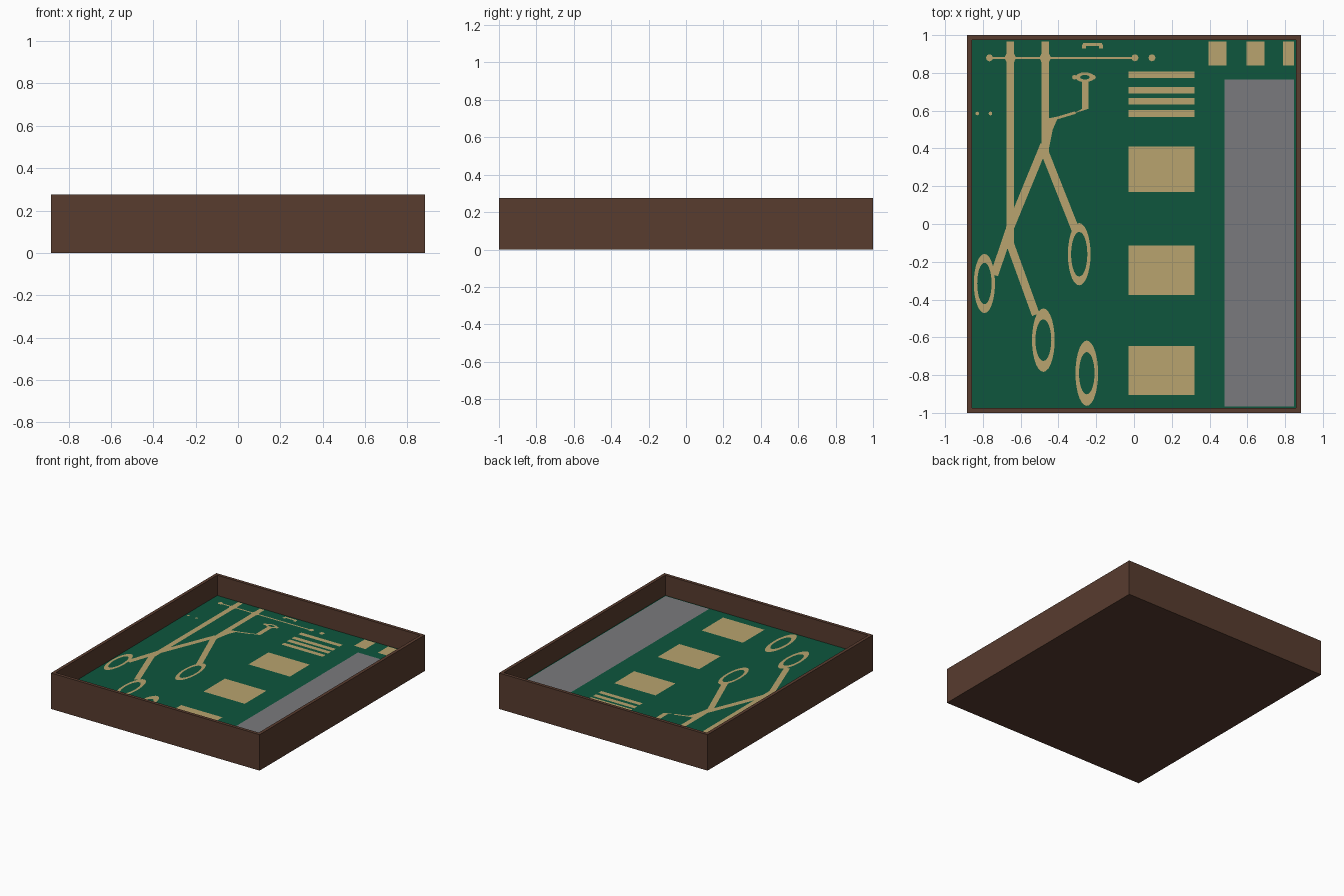
import bpy, bmesh, math
from mathutils import Vector

if "Cube" in bpy.data.objects:
    bpy.data.objects.remove(bpy.data.objects["Cube"])

HX, HY, H = 0.883, 1.0, 0.275      # outer half sizes and height
WALL, FLOOR = 0.035, 0.12          # wall thickness, inner floor height
IX, IY = HX - WALL, HY - WALL


def material(name, rgb):
    m = bpy.data.materials.new(name)
    m.diffuse_color = (*rgb, 1)
    m.use_nodes = True
    m.node_tree.nodes["Principled BSDF"].inputs["Base Color"].default_value = m.diffuse_color
    return m


brown = material("brown case", (0.098, 0.045, 0.028))
green = material("green board", (0.0044, 0.093, 0.048))
gold = material("gold trace", (0.479, 0.371, 0.156))
grey = material("grey panel", (0.195, 0.195, 0.205))


def finish(name, bm, *mats):
    me = bpy.data.meshes.new(name)
    bm.to_mesh(me)
    bm.free()
    for m in mats:
        me.materials.append(m)
    ob = bpy.data.objects.new(name, me)
    bpy.context.collection.objects.link(ob)


def plate(name, polys, mat):
    """Flat painted shapes lying just above the board, facing up."""
    bm = bmesh.new()
    for p in polys:
        f = bm.faces.new([bm.verts.new((x, y, FLOOR + 0.002)) for x, y in p])
        f.normal_update()
        if f.normal.z < 0:
            f.normal_flip()
    finish(name, bm, mat)


def rect(x0, x1, y0, y1):
    return [(x0, y0), (x1, y0), (x1, y1), (x0, y1)]


def strip(a, b, w):
    a, b = Vector(a), Vector(b)
    d = (b - a).normalized() * w / 2
    n = Vector((-d.y, d.x))
    return [tuple(v) for v in (a + n, a - n, b - n, b + n)]


def ring(cx, cy, rx, ry, ix, iy, n=28):
    def pt(a, b, i):
        t = 2 * math.pi * i / n
        return (max(-IX, cx + a * math.cos(t)), max(-IY, cy + b * math.sin(t)))
    return [[pt(rx, ry, i), pt(rx, ry, i + 1), pt(ix, iy, i + 1), pt(ix, iy, i)]
            for i in range(n)]


def dot(x, y, r):
    return [(x + r * math.cos(k * math.pi / 4), y + r * math.sin(k * math.pi / 4))
            for k in range(8)]


# Open tray: box with inset, sunk top; the sunk face is the green board
bm = bmesh.new()
bmesh.ops.create_cube(bm, size=1)
for v in bm.verts:
    v.co = (v.co.x * 2 * HX, v.co.y * 2 * HY, (v.co.z + 0.5) * H)
top = max(bm.faces, key=lambda f: f.calc_center_median().z)
bmesh.ops.inset_region(bm, faces=[top], thickness=WALL)
floor = bmesh.ops.extrude_discrete_faces(bm, faces=[top])["faces"][0]
for v in floor.verts:
    v.co.z = FLOOR
floor.material_index = 1
finish("tray", bm, brown, green)

# Grey side panel
plate("side_panel", [rect(0.48, IX, -IY, 0.765)], grey)

# Chip pads, contact stripes and edge contacts
plate("chip_pads", [rect(-0.03, 0.32, a, b) for a, b in
                    ((0.17, 0.41), (-0.375, -0.115), (-0.905, -0.645))], gold)
plate("contact_stripes", [rect(-0.03, 0.32, y - 0.018, y + 0.018)
                          for y in (0.79, 0.708, 0.65, 0.585)], gold)
plate("edge_contacts", [rect(a, b, 0.84, IY) for a, b in
                        ((0.395, 0.49), (0.595, 0.69), (0.79, IX))], gold)

# Branching traces
W = 0.042
plate("main_traces", [
    rect(-0.675, -0.635, -0.1, IY),
    rect(-0.49, -0.45, 0.36, IY),
    strip((-0.475, 0.42), (-0.66, -0.03), W),
    strip((-0.48, 0.40), (-0.31, -0.03), W),
    strip((-0.655, -0.02), (-0.74, -0.27), W),
    strip((-0.665, -0.08), (-0.52, -0.48), W),
    [(-0.45, 0.56), (-0.40, 0.57), (-0.43, 0.50), (-0.45, 0.40)],
    strip((-0.41, 0.56), (-0.31, 0.59), 0.014),
    [(-0.32, 0.585), (-0.24, 0.61), (-0.24, 0.63), (-0.275, 0.61)],
    rect(-0.275, -0.24, 0.61, 0.76)], gold)

# Ring terminals
plate("ring_terminals",
      ring(-0.29, -0.16, 0.06, 0.165, 0.043, 0.118)
      + ring(-0.792, -0.315, 0.056, 0.157, 0.038, 0.11)
      + ring(-0.48, -0.615, 0.06, 0.168, 0.042, 0.11)
      + ring(-0.25, -0.79, 0.06, 0.173, 0.041, 0.112)
      + ring(-0.26, 0.777, 0.05, 0.026, 0.025, 0.012), gold)

# Thin cross wire, solder dots and small bracket
plate("cross_wire", [rect(-0.775, 0.01, 0.873, 0.885)]
      + [dot(x, 0.88, 0.019) for x in (-0.765, 0.005, 0.095)]
      + [dot(x, 0.88, 0.03) for x in (-0.655, -0.47)]
      + [dot(x, 0.585, 0.01) for x in (-0.83, -0.76)]
      + [dot(x, 0.777, 0.013) for x in (-0.315, -0.215)], gold)
plate("small_bracket", [rect(-0.27, -0.17, 0.942, 0.958),
                        rect(-0.275, -0.255, 0.928, 0.95),
                        rect(-0.185, -0.165, 0.928, 0.95)], gold)
